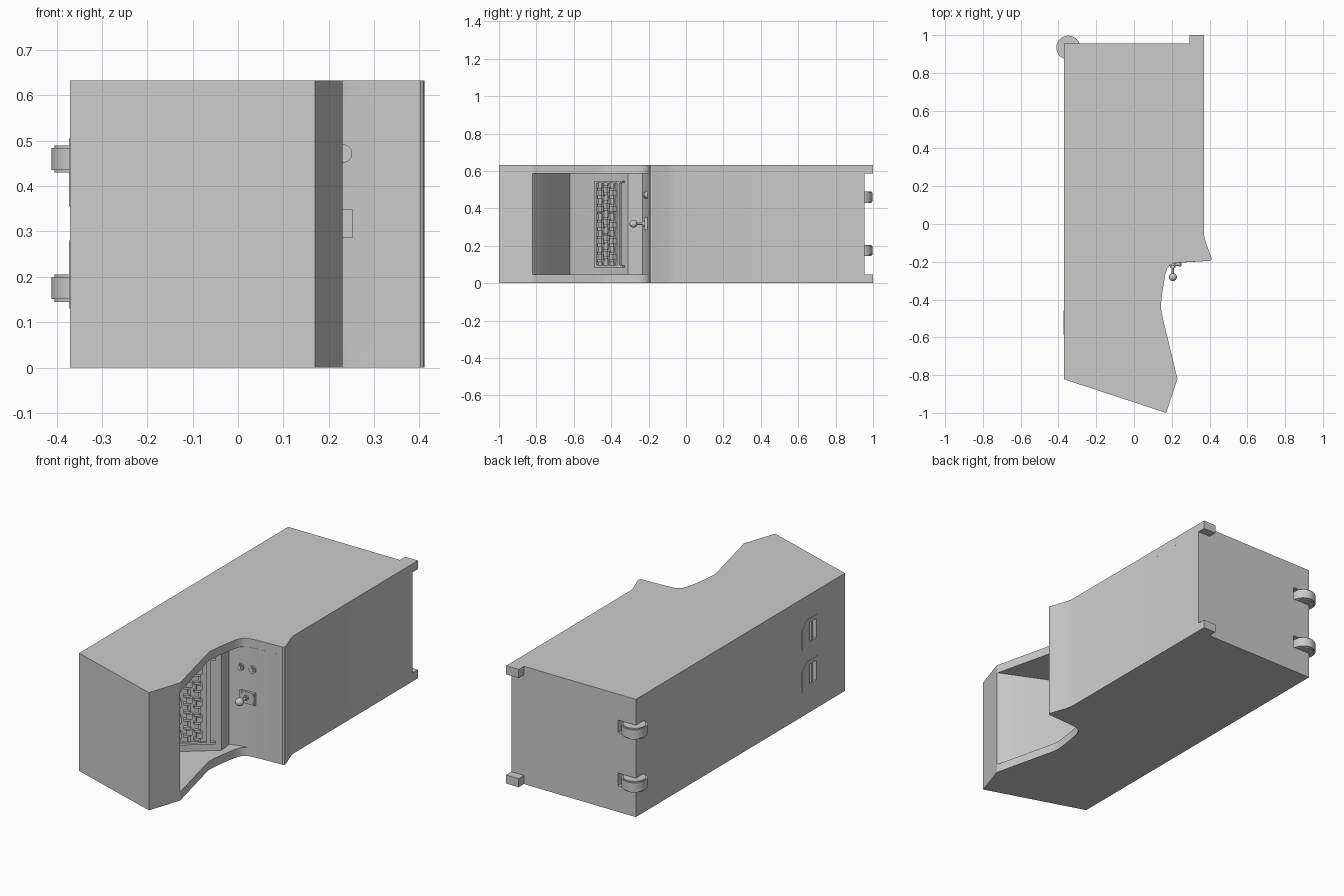
import bpy, bmesh, math
from mathutils import Vector, Matrix

if "Cube" in bpy.data.objects:
    bpy.data.objects.remove(bpy.data.objects["Cube"])

H = 0.633          # overall height (cabinet lies on its side)
T = 0.046          # side panel thickness


def finish(bm, name, smooth=None):
    bmesh.ops.recalc_face_normals(bm, faces=bm.faces)
    me = bpy.data.meshes.new(name)
    bm.to_mesh(me)
    bm.free()
    ob = bpy.data.objects.new(name, me)
    bpy.context.collection.objects.link(ob)
    if smooth:
        bpy.ops.object.select_all(action='DESELECT')
        ob.select_set(True)
        bpy.context.view_layer.objects.active = ob
        bpy.ops.object.shade_smooth_by_angle(angle=math.radians(smooth))
    return ob


def extrude(name, pts, z0, z1, smooth=None):
    """Extrude an xy outline from z0 to z1."""
    bm = bmesh.new()
    f = bm.faces.new([bm.verts.new((x, y, z0)) for x, y in pts])
    r = bmesh.ops.extrude_face_region(bm, geom=[f])
    vs = [v for v in r['geom'] if isinstance(v, bmesh.types.BMVert)]
    bmesh.ops.translate(bm, verts=vs, vec=(0, 0, z1 - z0))
    return finish(bm, name, smooth)


def box(name, lo, hi, mat=None):
    lo, hi = Vector(lo), Vector(hi)
    bm = bmesh.new()
    bmesh.ops.create_cube(bm, size=1.0, matrix=Matrix.Translation((lo + hi) / 2)
                          @ Matrix.Diagonal((*(hi - lo), 1)))
    if mat:
        bmesh.ops.transform(bm, matrix=mat, verts=bm.verts)
    return finish(bm, name)


def rod(name, c, r, depth, axis='Z', seg=32, bevel=0.0):
    rot = {'Z': Matrix(), 'Y': Matrix.Rotation(math.pi / 2, 4, 'X')}[axis]
    bm = bmesh.new()
    bmesh.ops.create_cone(bm, cap_ends=True, segments=seg, radius1=r, radius2=r,
                          depth=depth, matrix=Matrix.Translation(c) @ rot)
    if bevel:
        rims = [e for e in bm.edges if any(len(f.verts) > 4 for f in e.link_faces)]
        bmesh.ops.bevel(bm, geom=rims, offset=bevel, segments=2, affect='EDGES')
    return finish(bm, name, 35)


def cut(target, lo, hi):
    c = box("cutter", lo, hi)
    c.hide_render = True
    m = target.modifiers.new("cut", 'BOOLEAN')
    m.object, m.operation, m.solver = c, 'DIFFERENCE', 'EXACT'
    bpy.context.view_layer.objects.active = target
    bpy.ops.object.modifier_apply(modifier=m.name)
    bpy.data.objects.remove(c)


# Side panels with the cabinet silhouette
nose = [(0.385, -0.196), (0.402, -0.196), (0.409, -0.191), (0.411, -0.182), (0.406, -0.168)]
side = [(-0.37, -0.822), (0.17, -1.0), (0.23, -0.82), (0.147, -0.475), (0.142, -0.445),
        (0.144, -0.41), (0.15, -0.36), (0.158, -0.31), (0.166, -0.265), (0.176, -0.235),
        (0.192, -0.217), (0.215, -0.207), (0.26, -0.203)] + nose + \
       [(0.378, -0.09), (0.371, -0.06), (0.37, 1.0), (0.295, 1.0), (0.295, 0.955), (-0.37, 0.955)]
extrude("side_panel_lower", side, 0, T, 25)
extrude("side_panel_upper", side, H - T, H, 25)

# Cabinet core with display recess between the side panels
core = [(-0.37, -0.822), (0.17, -1.0), (0.23, -0.82), (0.222, -0.812), (-0.20, -0.62),
        (-0.09, -0.48), (0.12, -0.31), (0.11, -0.232), (0.16, -0.215), (0.27, -0.203)] + nose + \
       [(0.378, -0.09), (0.371, -0.06), (0.37, 0.955), (-0.37, 0.955)]
body = extrude("cabinet_core", core, T, H - T, 25)

# Transport wheels in slots at the base
for i, z in enumerate((0.175, 0.46)):
    cut(body, (-0.4, 0.885, z - 0.034), (-0.265, 1.0, z + 0.034))
    rod(f"wheel_{i+1}", (-0.348, 0.934, z), 0.063, 0.06, seg=48, bevel=0.006)
    rod(f"wheel_axle_{i+1}", (-0.335, 0.93, z), 0.012, 0.07, seg=16)

# Recessed carrying handles on the back
for i, z in enumerate((0.205, 0.43)):
    bm = bmesh.new()
    prof = [(-0.585, z - 0.075), (-0.457, z - 0.075), (-0.457, z + 0.035),
            (-0.495, z + 0.075), (-0.585, z + 0.075)]
    f = bm.faces.new([bm.verts.new((-0.369, y, zz)) for y, zz in prof])
    r = bmesh.ops.extrude_face_region(bm, geom=[f])
    bmesh.ops.translate(bm, vec=(-0.004, 0, 0),
                        verts=[v for v in r['geom'] if isinstance(v, bmesh.types.BMVert)])
    plate = finish(bm, f"handle_plate_{i+1}")
    for ob in (plate, body):
        cut(ob, (-0.39, -0.575, z - 0.05), (-0.335, -0.515, z + 0.055))
    box(f"handle_grip_{i+1}", (-0.371, -0.55, z - 0.05), (-0.36, -0.535, z + 0.055))

# Sloped display panel: local u runs down the slope, v along z, w outwards
a, b = Vector((0.12, -0.31, 0)), Vector((-0.09, -0.48, 0))
u = (b - a).normalized()
w = Vector((-u.y, u.x, 0))
if w.x < 0:
    w = -w
L = (b - a).length
slope = Matrix(((u.x, 0, w.x, a.x), (u.y, 0, w.y, a.y), (0, 1, 0, 0), (0, 0, 0, 1)))


def relief(name, u0, u1, v0, v1, w1):
    return box(name, (u0, v0, -0.004), (u1, v1, w1), slope)


for n, d in {"left": (0.03, L, 0.085, 0.097), "right": (0.03, L, 0.535, 0.547),
             "near": (0.055, 0.075, 0.085, 0.547), "far": (L - 0.02, L, 0.085, 0.547)}.items():
    relief("display_frame_" + n, *d, 0.014)
for i, uu in enumerate((0.11, 0.16, 0.21)):
    relief(f"display_rail_{i+1}", uu - 0.006, uu + 0.006, 0.10, 0.535, 0.010)

# Rows of blocky targets on the display
for r, z in enumerate((0.145, 0.23, 0.316, 0.402, 0.487)):
    for c, uu in enumerate((0.095, 0.145, 0.195)):
        zz = z + (0.012 if c == 1 else -0.006)
        n = f"target_{r+1}_{c+1}"
        relief(n + "_body", uu, uu + 0.03, zz - 0.014, zz + 0.014, 0.026)
        for s in (-1, 1):
            relief(n + ("_arm_a" if s < 0 else "_arm_b"), uu + 0.008, uu + 0.042,
                   zz + s * 0.021 - 0.006, zz + s * 0.021 + 0.006, 0.018)

# Control panel: joystick and two buttons
box("joystick_plate", (0.165, -0.222, 0.286), (0.252, -0.204, 0.35))
for sx in (0.175, 0.243):
    for sz in (0.295, 0.341):
        rod("plate_screw", (sx, -0.222, sz), 0.005, 0.006, 'Y', 12)
rod("joystick_collar", (0.205, -0.226, 0.318), 0.014, 0.014, 'Y', 24, 0.003)
rod("joystick_shaft", (0.205, -0.245, 0.318), 0.006, 0.06, 'Y', 16)
bm = bmesh.new()
bmesh.ops.create_uvsphere(bm, u_segments=24, v_segments=16, radius=0.021,
                          matrix=Matrix.Translation((0.206, -0.281, 0.318)))
finish(bm, "joystick_ball", 60)
for i, (x, y) in enumerate(((0.232, -0.21), (0.165, -0.217))):
    rod(f"button_rim_{i+1}", (x, y, 0.472), 0.02, 0.012, 'Y', 24, 0.002)
    rod(f"button_cap_{i+1}", (x, y - 0.005, 0.472), 0.013, 0.012, 'Y', 24, 0.002)
